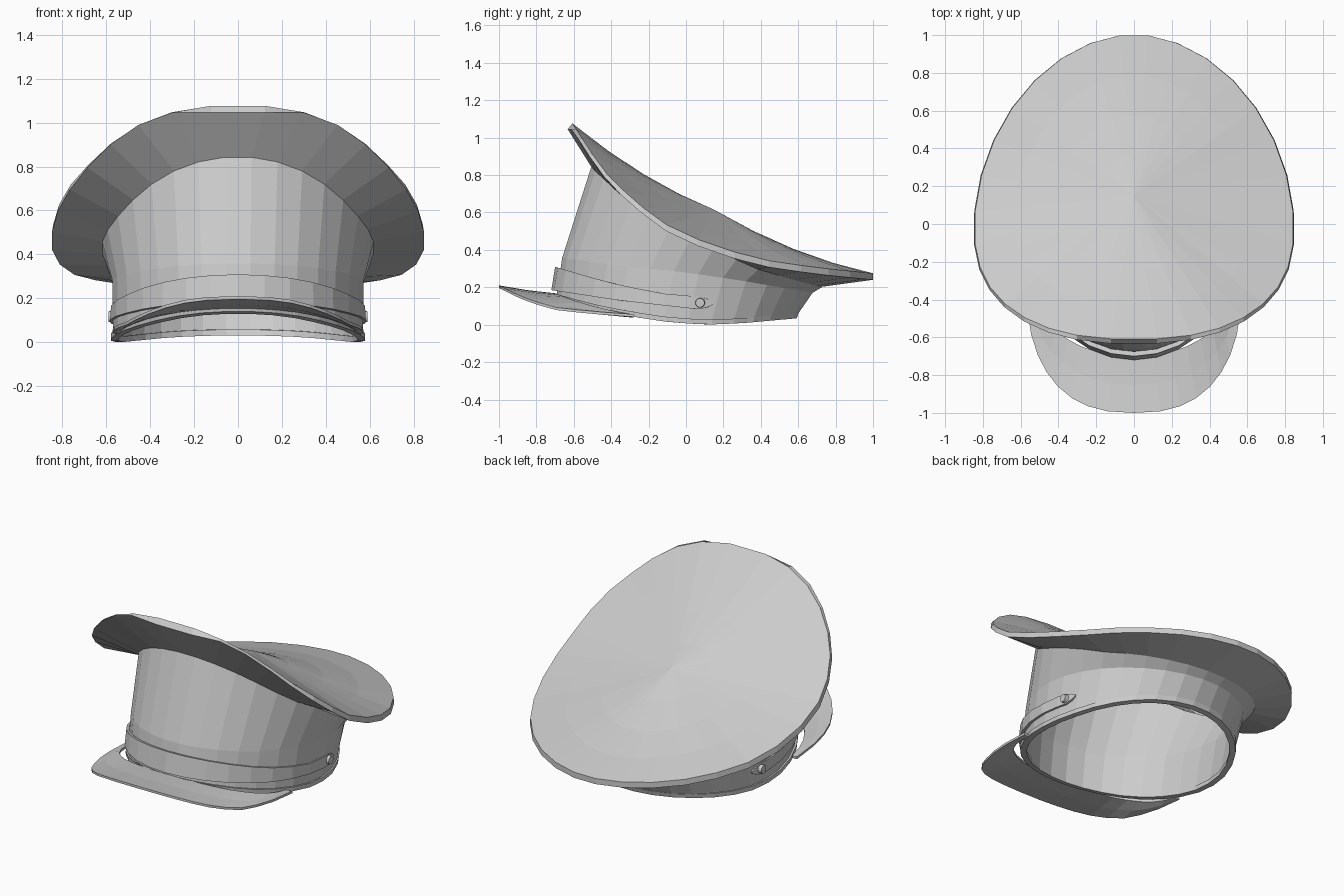
import bpy, bmesh
from math import sin, cos, pi, radians, copysign
from mathutils import Matrix

if "Cube" in bpy.data.objects:
    bpy.data.objects.remove(bpy.data.objects["Cube"])

SEG = 32
FULL = [(i + 0.5) * 2 * pi / SEG for i in range(SEG)]  # angle 0 faces the front


def interp(pts, v):
    if v <= pts[0][0]:
        return pts[0][1]
    for (a, za), (b, zb) in zip(pts, pts[1:]):
        if v <= b:
            return za + (zb - za) * (v - a) / (b - a)
    return pts[-1][1]


def ring(rx, front, mid, back, heights, angles=FULL, nf=2.0, nb=2.0):
    """Egg-shaped outline whose height follows its depth."""
    out = []
    for a in angles:
        s, c = sin(a), cos(a)
        n = nf if c > 0 else nb
        x = rx * copysign(abs(s) ** (2 / n), s)
        y = mid + abs(c) ** (2 / n) * ((front - mid) if c > 0 else (back - mid))
        out.append((x, y, interp(heights, y)))
    return out


def loft(name, rings, closed=True, wrap=False, pole=None):
    """Skin a list of equal-length rings; wrap joins the last to the first."""
    bm = bmesh.new()
    vs = [[bm.verts.new(p) for p in r] for r in rings]
    n = len(vs[0])
    pairs = list(zip(vs, vs[1:])) + ([(vs[-1], vs[0])] if wrap else [])
    for lo, hi in pairs:
        for i in range(n if closed else n - 1):
            j = (i + 1) % n
            bm.faces.new((lo[i], lo[j], hi[j], hi[i]))
    if wrap and not closed:
        bm.faces.new([r[0] for r in vs])
        bm.faces.new([r[-1] for r in reversed(vs)])
    if pole:
        p = bm.verts.new(pole)
        for i in range(n):
            bm.faces.new((vs[-1][i], vs[-1][(i + 1) % n], p))
    bmesh.ops.recalc_face_normals(bm, faces=bm.faces)
    me = bpy.data.meshes.new(name)
    bm.to_mesh(me)
    bm.free()
    ob = bpy.data.objects.new(name, me)
    bpy.context.collection.objects.link(ob)
    return ob


def raised(pts, d):
    return [(y, z + d) for y, z in pts]


# Height curves (depth, height)
Z_BOTTOM = [(-.7, .14), (-.5, .085), (-.3, .045), (-.1, .015), (.1, 0), (.3, .008), (.6, .035)]
Z_CREASE = [(-.67, .36), (-.4, .32), (0, .28), (.3, .235), (.68, .17)]
Z_TOP = [(-.51, .845), (-.35, .695), (-.24, .6), (-.13, .53), (.08, .43), (.4, .29), (.73, .2)]
Z_RIM = [(-.61, 1.08), (-.5, .91), (-.4, .775), (-.15, .556), (.12, .43), (.39, .35), (.7, .305), (1, .275)]

# Piping around the head opening
loft("bottom_piping", [
    ring(.545, -.665, -.05, .56, Z_BOTTOM),
    ring(.58, -.705, -.05, .595, Z_BOTTOM),
    ring(.58, -.71, -.05, .605, raised(Z_BOTTOM, .026)),
    ring(.545, -.665, -.05, .57, raised(Z_BOTTOM, .026))], wrap=True)

# Side wall with an inner lining
loft("side_wall", [
    ring(.55, -.67, -.05, .57, raised(Z_BOTTOM, .01)),
    ring(.555, -.645, 0, .655, Z_CREASE),
    ring(.605, -.495, .08, .715, Z_TOP),
    ring(.62, -.51, .08, .73, Z_TOP),
    ring(.575, -.665, 0, .68, Z_CREASE),
    ring(.57, -.695, -.05, .6, raised(Z_BOTTOM, .02))])

# Flared crown: underside, rim edge, sagging top
RIM = ring(.845, -.61, -.02, 1.004, Z_RIM, nf=2.4, nb=1.9)
POLE = (0, .15, .615)
crown = [ring(.61, -.505, .08, .725, Z_TOP),
         ring(.85, -.635, -.02, 1.004, raised(Z_RIM, -.035), nf=2.4, nb=1.9), RIM]
for f in (.75, .5, .25):
    r = []
    for a, p in zip(FULL, RIM):
        x, y, z = (q + (e - q) * f for q, e in zip(POLE, p))
        r.append((x, y, z - .16 * f * (1 - f) * cos(a) ** 2))
    crown.append(r)
loft("crown", crown, pole=POLE)

# Chin strap with tapered ends
S_TOP = [(-.72, .315), (-.41, .225), (-.14, .168), (.07, .15), (.115, .14), (.14, .12)]
S_LOW = [(-.72, .185), (-.36, .13), (.07, .082), (.115, .092), (.14, .108)]
ANG = [radians(d) for d in [-107, -105, -101] + list(range(-96, 97, 12)) + [101, 105, 107]]
loft("chin_strap", [
    ring(.57, -.685, -.05, .6, S_LOW, ANG),
    ring(.584, -.72, -.05, .61, S_LOW, ANG),
    ring(.582, -.70, -.05, .62, S_TOP, ANG),
    ring(.57, -.675, -.05, .61, S_TOP, ANG)], closed=False, wrap=True)

# Strap buttons
for side, label in ((-1, "left"), (1, "right")):
    bm = bmesh.new()
    bmesh.ops.create_cone(bm, cap_ends=True, segments=12, radius1=.028, radius2=.024, depth=.03,
                          matrix=Matrix.Translation((side * .575, .075, .117)) @
                          Matrix.Rotation(side * pi / 2, 4, 'Y'))
    me = bpy.data.meshes.new(label + "_button")
    bm.to_mesh(me)
    bm.free()
    bpy.context.collection.objects.link(bpy.data.objects.new(label + "_button", me))

# Visor: band edge to swept outer edge, with a thin rim
ARC = [radians(d) for d in range(-90, 91, 10)]
V_IN = [(-.71, .172), (-.6, .13), (-.5, .1), (-.4, .075), (-.28, .055)]
V_OUT = [(-1, .21), (-.9, .16), (-.82, .128), (-.7, .093), (-.52, .073), (-.28, .056)]
inner = ring(.535, -.70, -.28, -.28, V_IN, ARC, nf=2.15)
outer = ring(.572, -1, -.28, -.28, V_OUT, ARC, nf=2.5)
middle = [((a[0] + b[0]) / 2, (a[1] + b[1]) / 2, (a[2] + b[2]) / 2 - .004) for a, b in zip(inner, outer)]
upper = [inner, middle, outer]
lower = [[(x, y, z - .014) for x, y, z in r] for r in reversed(upper)]
loft("visor", upper + lower, closed=False, wrap=True)
